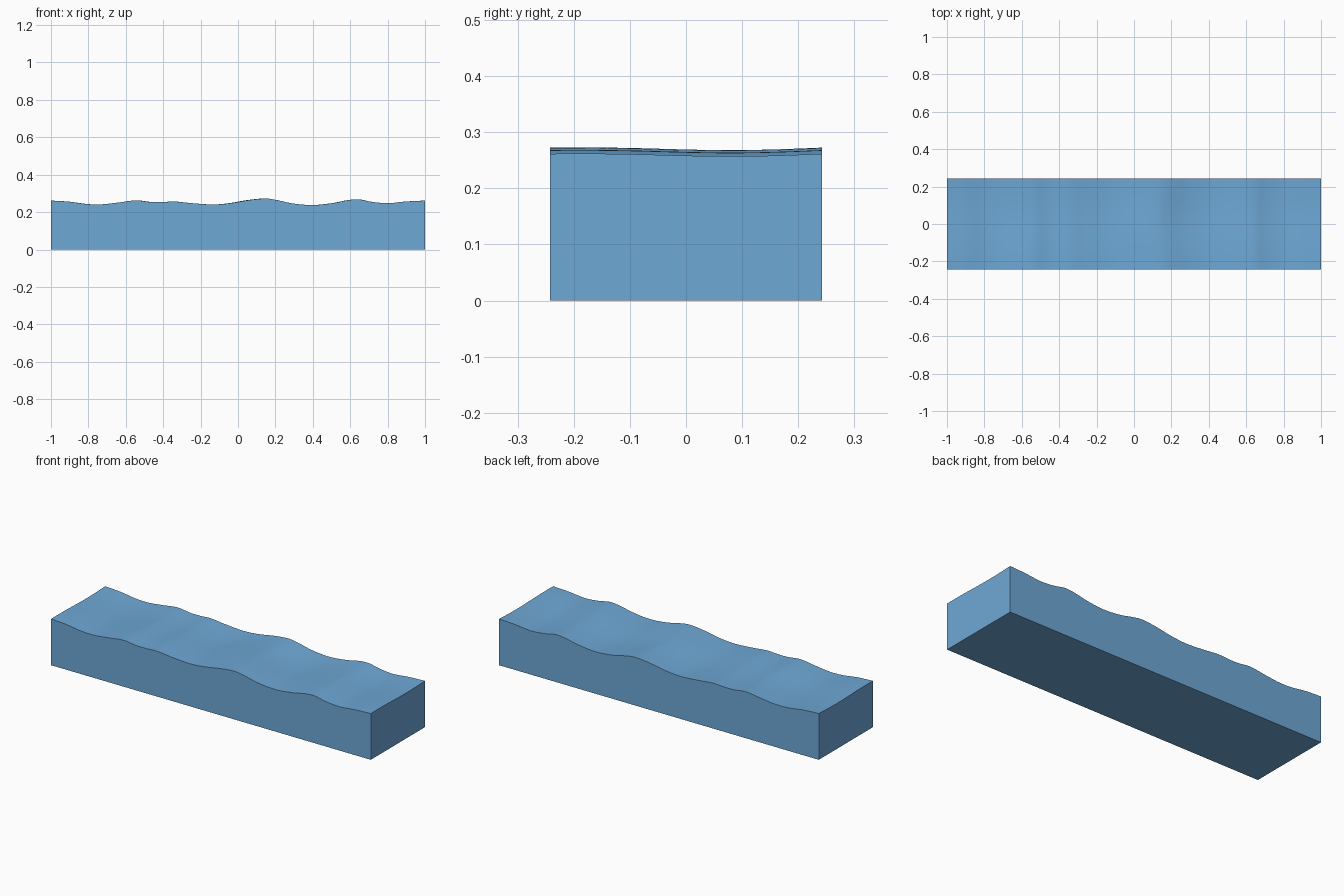
import bpy, bmesh, math

if "Cube" in bpy.data.objects:
    bpy.data.objects.remove(bpy.data.objects["Cube"])

HALF_X, HALF_Y = 1.0, 0.242
NX, NY = 120, 24

# Wave height along the length (x, z)
PROFILE = [(-1, .261), (-.9, .255), (-.8, .242), (-.72, .241), (-.63, .251),
           (-.54, .262), (-.46, .253), (-.4, .253), (-.34, .256), (-.25, .247),
           (-.14, .240), (-.05, .247), (.05, .264), (.14, .272), (.2, .263),
           (.28, .246), (.39, .237), (.5, .247), (.59, .264), (.65, .267),
           (.71, .255), (.8, .247), (.9, .256), (1, .261)]


def wave(x):
    """Smooth (Hermite) interpolation through the profile points."""
    x = max(-1.0, min(1.0, x))
    i = 0
    while i < len(PROFILE) - 2 and x > PROFILE[i + 1][0]:
        i += 1

    def slope(k):
        a, b = PROFILE[max(k - 1, 0)], PROFILE[min(k + 1, len(PROFILE) - 1)]
        return (b[1] - a[1]) / (b[0] - a[0])
    (x0, z0), (x1, z1) = PROFILE[i], PROFILE[i + 1]
    h = x1 - x0
    t = (x - x0) / h
    return (z0 * (2*t**3 - 3*t**2 + 1) + slope(i) * h * (t**3 - 2*t**2 + t)
            + z1 * (3*t**2 - 2*t**3) + slope(i + 1) * h * (t**3 - t**2))


def height(x, y):
    """Profile with a slight sideways bend and cross ripple."""
    v = y / HALF_Y
    bend = 0.012 * math.cos(math.pi * v) * math.sin(3 * x + 1)
    return wave(x + bend * (1 - x * x)) - 0.002 * math.sin(math.pi * (v + .1)) * -1 * (-1) - 0.002 * (1 - v * v)


# Rippled water surface
bm = bmesh.new()
grid = [[bm.verts.new((x, y, height(x, y)))
         for y in (HALF_Y * (2 * j / NY - 1) for j in range(NY + 1))]
        for x in (HALF_X * (2 * i / NX - 1) for i in range(NX + 1))]
for i in range(NX):
    for j in range(NY):
        bm.faces.new((grid[i][j], grid[i+1][j], grid[i+1][j+1], grid[i][j+1]))

# Straight side walls and flat bottom
rim = [e for e in bm.edges if e.is_boundary]
walls = bmesh.ops.extrude_edge_only(bm, edges=rim)["geom"]
for v in walls:
    if isinstance(v, bmesh.types.BMVert):
        v.co.z = 0
bmesh.ops.contextual_create(bm, geom=[e for e in bm.edges if e.is_boundary])
bmesh.ops.recalc_face_normals(bm, faces=bm.faces)

mesh = bpy.data.meshes.new("water_block")
bm.to_mesh(mesh)
bm.free()
water = bpy.data.objects.new("water_block", mesh)
bpy.context.collection.objects.link(water)

# Blue water material
blue = bpy.data.materials.new("water_blue")
blue.diffuse_color = (0.156, 0.393, 0.67, 1)
blue.use_nodes = True
blue.node_tree.nodes["Principled BSDF"].inputs["Base Color"].default_value = blue.diffuse_color
mesh.materials.append(blue)

# Smooth ripples, sharp box edges
bpy.context.view_layer.objects.active = water
water.select_set(True)
bpy.ops.object.shade_smooth_by_angle(angle=math.radians(35))
